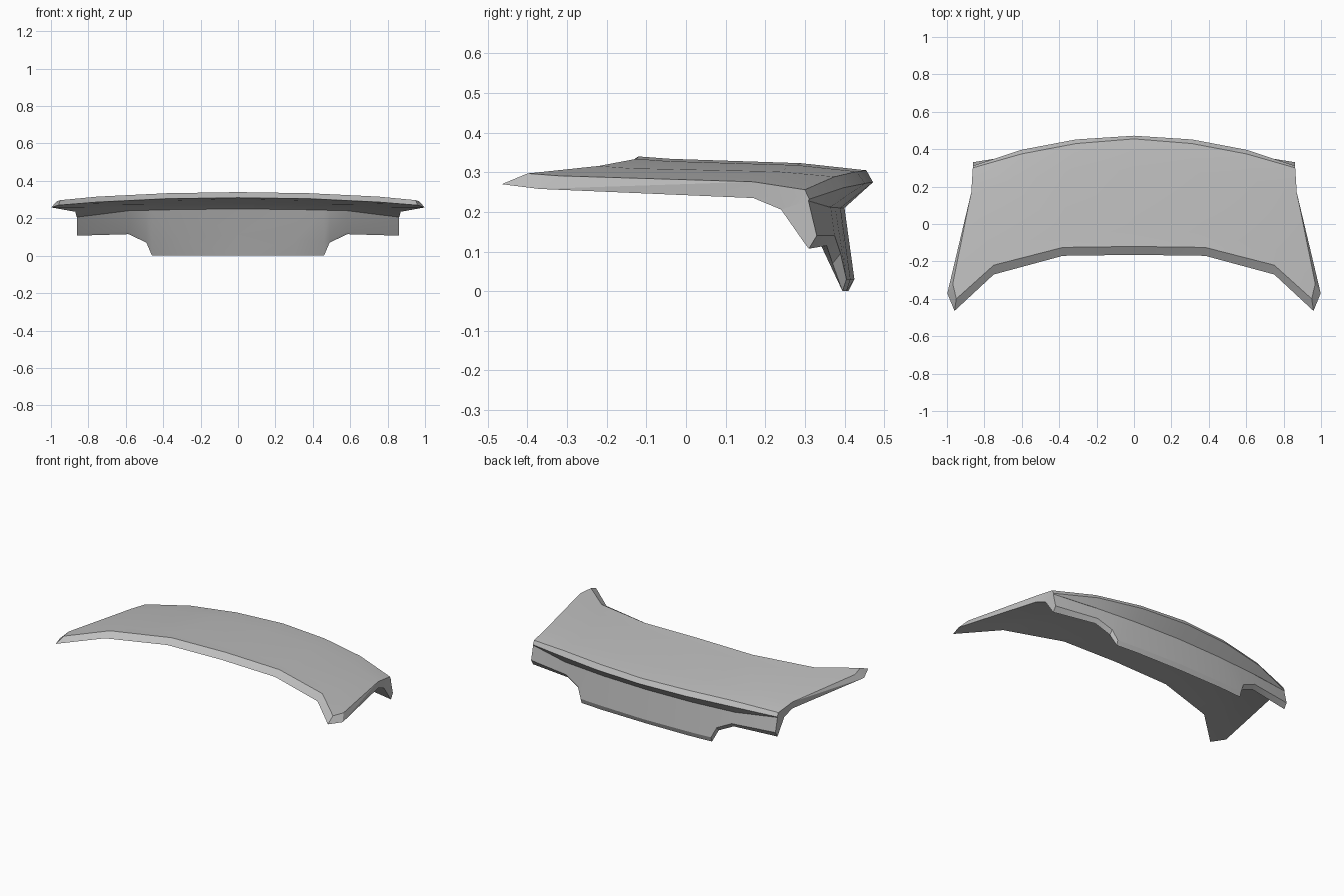
import bpy
import bmesh
import math

default_cube = bpy.data.objects.get("Cube")
if default_cube:
    bpy.data.objects.remove(default_cube, do_unlink=True)

# One plain paint for the whole part
paint = bpy.data.materials.new("plain_grey")
paint.use_nodes = True
grey = (0.52, 0.52, 0.52, 1)
paint.diffuse_color = grey
shader = next(n for n in paint.node_tree.nodes if n.type == "BSDF_PRINCIPLED")
shader.inputs["Base Color"].default_value = grey
shader.inputs["Roughness"].default_value = 0.6


def row(widths, depths, heights):
    """One crosswise line of points, from the middle out to the left side."""
    return list(zip(widths, depths, heights))


def shifted(points, widen, back, rise):
    """A copy of a crosswise line, widened and moved."""
    return [(x * widen, y + back, z + rise) for x, y, z in points]


def resample(points, widths):
    """Read a crosswise line at other distances from the middle."""
    result = []
    for width in widths:
        for start, end in zip(points, points[1:]):
            if width <= end[0] or end == points[-1]:
                t = (width - start[0]) / (end[0] - start[0])
                result.append(tuple(a + (b - a) * t for a, b in zip(start, end)))
                break
    return result


def loft(name, rows, closed):
    """Skin the rows, cap the outer end and mirror across the middle."""
    bm = bmesh.new()
    grid = [[bm.verts.new(point) for point in points] for points in rows]
    following = grid[1:] + ([grid[0]] if closed else [])
    for near, far in zip(grid, following):
        for c in range(len(near) - 1):
            bm.faces.new((near[c], near[c + 1], far[c + 1], far[c]))
    bm.faces.new([points[-1] for points in reversed(grid)])
    bmesh.ops.triangulate(bm, faces=[f for f in bm.faces if len(f.verts) > 4])

    mesh = bpy.data.meshes.new(name)
    bm.to_mesh(mesh)
    bm.free()
    mesh.materials.append(paint)
    part = bpy.data.objects.new(name, mesh)
    bpy.context.collection.objects.link(part)
    mirror = part.modifiers.new("mirror_sides", "MIRROR")
    mirror.use_axis[0] = True
    mirror.use_clip = True

    # Smooth panels with crisp folds
    bpy.ops.object.select_all(action="DESELECT")
    part.select_set(True)
    bpy.context.view_layer.objects.active = part
    bpy.ops.object.shade_smooth_by_angle(angle=math.radians(20))
    return part


# Distances from the middle at the front, waist and rear of the lid
front_widths = (0, .38, .75, .95)
waist_widths = (0, .34, .66, .87)
rear_widths = (0, .31, .6, .862)

# Upper skin, from the front lip back to the overhanging rear edge
lip_top = row(front_widths, (-.12, -.125, -.22, -.4), (.34, .334, .316, .297))
lip_bottom = row((0, .38, .75, .96), (-.165, -.17, -.27, -.465), (.31, .305, .287, .27))
shoulder = shifted(lip_top, 1.02, .08, -.006)
waist = row(waist_widths, (.29, .28, .23, .17), (.323, .318, .302, .276))
rear_edge = row(rear_widths, (.455, .43, .375, .3), (.305, .302, .289, .256))
rear_tip = row(rear_widths, (.472, .452, .397, .311), (.275, .272, .261, .232))
recess = row(rear_widths, (.4, .39, .364, .309), (.21, .21, .212, .228))

# Underside, from the rear panel forward to the lip
under_rear = row(rear_widths, (.33, .32, .28, .24), (.25, .247, .24, .206))
under_waist = row(waist_widths, (.2, .2, .18, .17), (.275, .272, .26, .235))
under_shoulder = shifted(shoulder, 1.03, -.05, -.033)

loft("lid_skin", [lip_bottom, lip_top, shoulder, waist, rear_edge, rear_tip,
                  recess, under_rear, under_waist, under_shoulder], True)

# Rear panel with its stepped lower edge
panel_widths = (0, .31, .46, .49, .585, .862)
panel_outer = row(panel_widths, (.425, .415, .405, .39, .375, .33),
                  (.03, .03, .03, .095, .14, .14))
panel_bottom = row(panel_widths, (.41, .405, .395, .37, .355, .31),
                   (0, 0, 0, .07, .115, .107))
panel_fold = row(panel_widths, (.38, .37, .36, .355, .345, .3),
                 (.115, .09, .075, .085, .13, .12))

loft("rear_panel", [resample(recess, panel_widths), panel_outer, panel_bottom,
                    panel_fold, resample(under_rear, panel_widths)], False)
